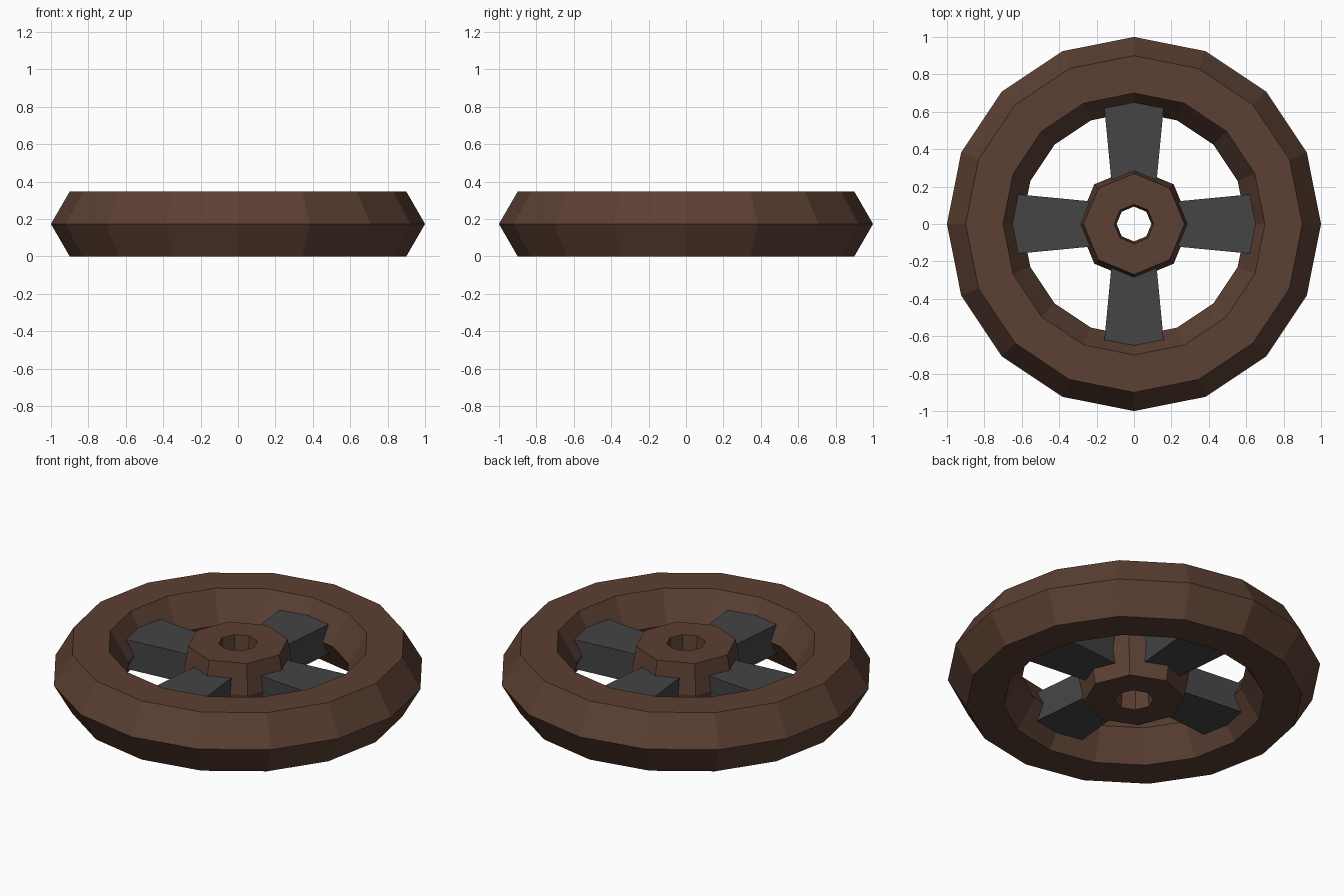
import bpy, bmesh, math

if "Cube" in bpy.data.objects:
    bpy.data.objects.remove(bpy.data.objects["Cube"])

H = 0.1732  # half height of the wheel, its mid plane sits at z = H


def material(name, rgb):
    m = bpy.data.materials.new(name)
    m.diffuse_color = (*rgb, 1)
    m.use_nodes = True
    m.node_tree.nodes["Principled BSDF"].inputs["Base Color"].default_value = m.diffuse_color
    return m


def finish(bm, name, mat):
    bmesh.ops.recalc_face_normals(bm, faces=bm.faces)
    me = bpy.data.meshes.new(name)
    bm.to_mesh(me)
    bm.free()
    me.materials.append(mat)
    ob = bpy.data.objects.new(name, me)
    bpy.context.collection.objects.link(ob)
    return ob


def ring(name, profile, sides, mat):
    """Revolve a closed (radius, z) profile around the z axis."""
    bm = bmesh.new()
    loops = []
    for i in range(sides):
        a = 2 * math.pi * i / sides
        loops.append([bm.verts.new((r * math.cos(a), r * math.sin(a), z + H))
                      for r, z in profile])
    n = len(profile)
    for i in range(sides):
        a, b = loops[i], loops[(i + 1) % sides]
        for j in range(n):
            k = (j + 1) % n
            bm.faces.new((a[j], b[j], b[k], a[k]))
    return finish(bm, name, mat)


def spoke(name, angle, mat):
    """Tapered block, wider at the rim."""
    bm = bmesh.new()
    bmesh.ops.create_cube(bm, size=1)
    for v in bm.verts:
        outer = v.co.x > 0
        v.co.x = 0.70 if outer else 0.22
        v.co.y *= 0.332 if outer else 0.24
        v.co.z *= H
    ob = finish(bm, name, mat)
    ob.location.z = H
    ob.rotation_euler.z = angle
    return ob


wood = material("brown", (0.107, 0.051, 0.033))
metal = material("dark_grey", (0.058, 0.058, 0.058))

# Rim with a hexagonal cross-section
ring("rim", [(1.0, 0), (0.9, H), (0.7, H), (0.6, 0), (0.7, -H), (0.9, -H)], 16, wood)

# Hub with a through hole
ring("hub", [(0.3, 0), (0.27, H), (0.105, H), (0.093, 0), (0.105, -H), (0.27, -H)], 8, wood)

# Four spokes
for i in range(4):
    spoke(f"spoke_{i + 1}", i * math.pi / 2, metal)
